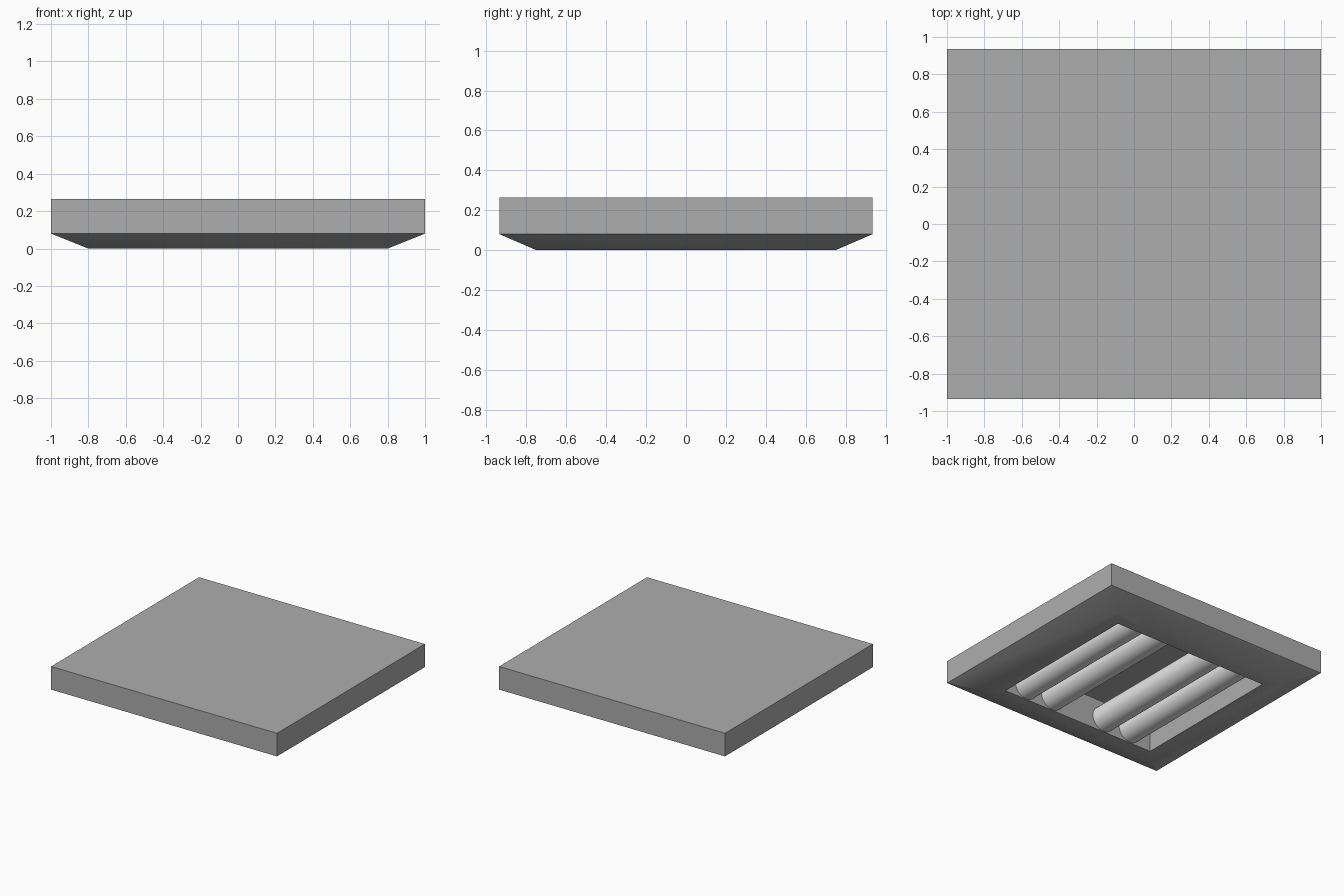
import bpy
import bmesh
import math

cube = bpy.data.objects.get("Cube")
if cube:
    bpy.data.objects.remove(cube, do_unlink=True)


def make_material(name, value):
    mat = bpy.data.materials.new(name)
    colour = (value, value, value, 1)
    mat.diffuse_color = colour
    mat.use_nodes = True
    mat.node_tree.nodes["Principled BSDF"].inputs["Base Color"].default_value = colour
    return mat


def smooth(obj):
    bpy.ops.object.select_all(action="DESELECT")
    obj.select_set(True)
    bpy.context.view_layer.objects.active = obj
    bpy.ops.object.shade_smooth_by_angle(angle=math.radians(30))


housing_grey = make_material("housing grey", 0.42)
tube_white = make_material("tube white", 0.8)

# Housing: nested rectangles from the top, down the side, across the rim and up into the recess
rings = [
    (1.0, 0.935, 0.265),
    (1.0, 0.935, 0.08),
    (0.8, 0.75, 0.0),
    (0.69, 0.64, 0.0),
    (0.69, 0.64, 0.25),
]
bm = bmesh.new()
loops = []
for hx, hy, z in rings:
    corners = [(-1, -1), (1, -1), (1, 1), (-1, 1)]
    loops.append([bm.verts.new((sx * hx, sy * hy, z)) for sx, sy in corners])
for upper, lower in zip(loops, loops[1:]):
    for i in range(4):
        j = (i + 1) % 4
        bm.faces.new((upper[i], lower[i], lower[j], upper[j]))
bm.faces.new(loops[0])
bm.faces.new(reversed(loops[-1]))
bmesh.ops.recalc_face_normals(bm, faces=bm.faces)
mesh = bpy.data.meshes.new("housing")
bm.to_mesh(mesh)
bm.free()
housing = bpy.data.objects.new("housing", mesh)
bpy.context.collection.objects.link(housing)
mesh.materials.append(housing_grey)
smooth(housing)

# Lamp tubes: two pairs running front to back inside the recess
for side, sign in (("left", 1), ("right", -1)):
    for place, x in (("inner", 0.245), ("outer", 0.495)):
        bpy.ops.mesh.primitive_cylinder_add(
            vertices=32, radius=0.1, depth=1.29,
            location=(sign * x, 0, 0.105), rotation=(math.pi / 2, 0, 0))
        tube = bpy.context.object
        tube.name = f"{side}_{place}_tube"
        tube.data.materials.append(tube_white)
        smooth(tube)
